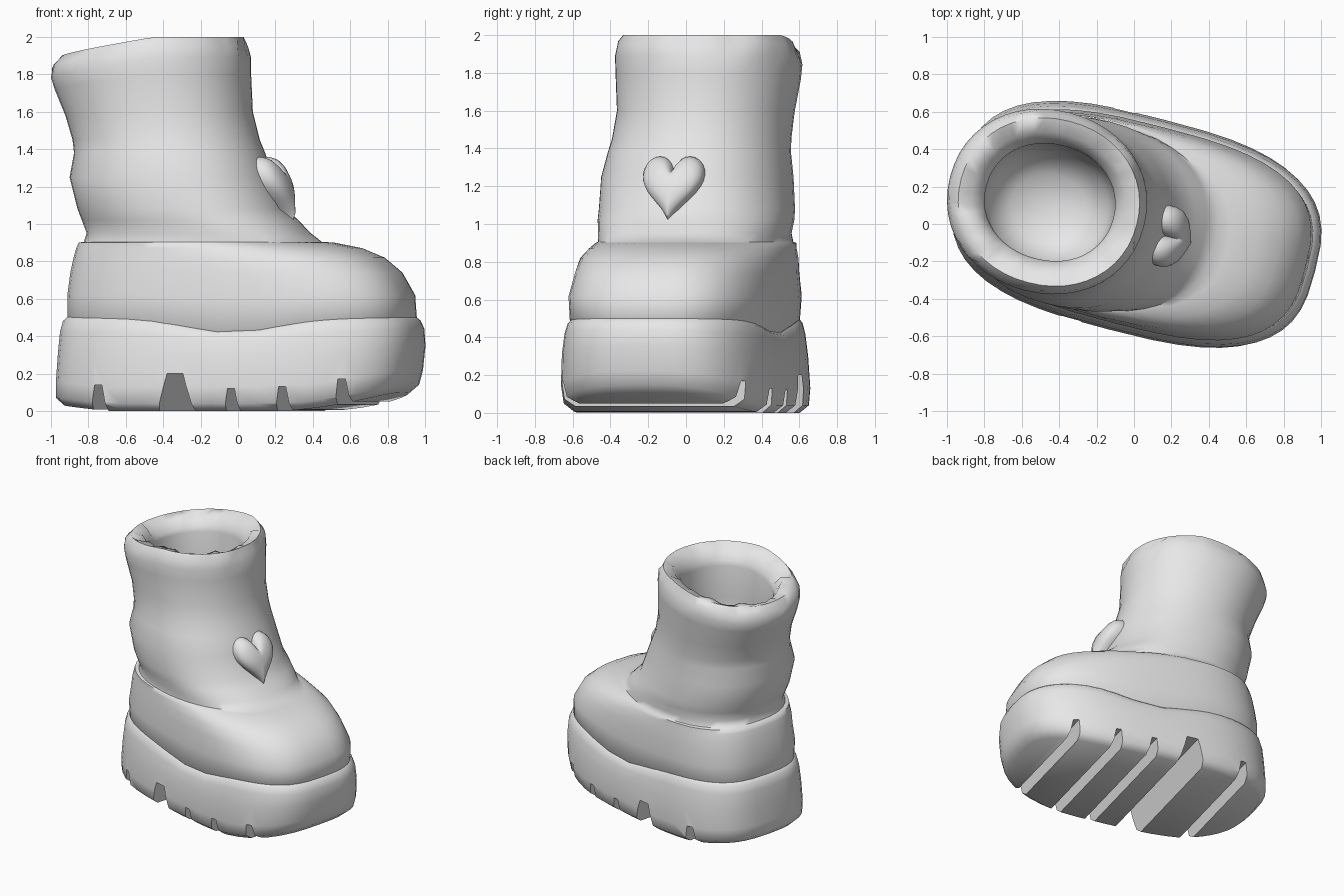
import bpy, bmesh, math, random
from math import sin, cos, pi, exp

random.seed(4)
cube = bpy.data.objects.get("Cube")
if cube:
    bpy.data.objects.remove(cube, do_unlink=True)

TURN = math.radians(-14.5)   # the foot points slightly outward
SEG = 48

grey = bpy.data.materials.new("plain_grey")
grey.use_nodes = True
grey.diffuse_color = (0.8, 0.8, 0.8, 1)
grey.node_tree.nodes["Principled BSDF"].inputs["Base Color"].default_value = (0.8, 0.8, 0.8, 1)


def power(v, n):
    return math.copysign(abs(v) ** (2 / n), v)


def oval(shape, z, back, front, width, n, taper=0):
    """Rounded outline, symmetric about the foot's axis, starting at the toe."""
    mid, half = (back + front) / 2 / cos(TURN), (front - back) / 2
    pts = []
    for i in range(SEG):
        t = 2 * pi * i / SEG
        x = mid + half * power(cos(t), n)
        y = width * power(sin(t), n) * (1 - taper * max(0, cos(t)))
        pts.append(shape(x, y, z))
    return pts


def loft(name, rings, angle):
    """Skin symmetric rings and close both ends with strips."""
    bm = bmesh.new()
    loops = [[bm.verts.new(p) for p in ring] for ring in rings]
    n = len(loops[0])
    for a, b in zip(loops, loops[1:]):
        for i in range(n):
            j = (i + 1) % n
            bm.faces.new((a[i], a[j], b[j], b[i]))
    for end in (loops[0], loops[-1]):
        for i in range(n // 2):
            corners = [end[i], end[i + 1], end[n - i - 1], end[(n - i) % n]]
            bm.faces.new(list(dict.fromkeys(corners)))
    bmesh.ops.recalc_face_normals(bm, faces=bm.faces)
    return finish(name, bm, angle)


def finish(name, bm, angle):
    mesh = bpy.data.meshes.new(name)
    bm.to_mesh(mesh)
    bm.free()
    mesh.materials.append(grey)
    ob = bpy.data.objects.new(name, mesh)
    bpy.context.collection.objects.link(ob)
    ob.rotation_euler.z = TURN
    smooth(ob, angle)
    return ob


def smooth(ob, angle):
    bpy.ops.object.select_all(action='DESELECT')
    ob.select_set(True)
    bpy.context.view_layer.objects.active = ob
    bpy.ops.object.shade_smooth_by_angle(angle=math.radians(angle))


def waist(x):
    """Soft dip of the sole's top edge at the middle of the foot."""
    return 0.08 * exp(-((x - 0.1) / 0.35) ** 2)


# Thick sole with a raised toe
def sole_shape(x, y, z):
    lift = 0.13 * max(0, (x - 0.3) / 0.7) ** 2 + 0.04 * max(0, (-0.6 - x) / 0.4)
    return x, y, z + lift * (1 - z / 0.5) - waist(x) * max(0, z - 0.3) / 0.2


sole = loft("sole", [oval(sole_shape, *r) for r in (
    (0.00, -0.93, 0.91, 0.52, 2.9),
    (0.04, -0.97, 0.965, 0.57, 2.9),
    (0.13, -0.97, 0.985, 0.58, 2.9),
    (0.30, -0.96, 1.00, 0.57, 2.9),
    (0.42, -0.95, 0.995, 0.555, 2.9),
    (0.48, -0.935, 0.975, 0.54, 2.9),
    (0.515, -0.90, 0.94, 0.51, 2.9))], angle=50)

# Tread grooves across the sole
bm = bmesh.new()
for x, wide, deep in ((-0.64, 0.08, 0.14), (-0.2, 0.16, 0.2), (0.11, 0.07, 0.12),
                      (0.39, 0.07, 0.13), (0.7, 0.07, 0.17)):
    block = bmesh.ops.create_cube(bm, size=1)["verts"]
    for v in block:
        top = v.co.z > 0
        v.co = (x + v.co.x * wide * (0.55 if top else 1.6), v.co.y * 1.6, deep if top else -0.1)
cutter = finish("groove_cutter", bm, 10)
cutter.hide_render = True
cut = sole.modifiers.new("grooves", 'BOOLEAN')
cut.operation = 'DIFFERENCE'
cut.solver = 'EXACT'
cut.object = cutter
bpy.context.view_layer.update()
bpy.context.view_layer.objects.active = sole
bpy.ops.object.modifier_apply(modifier=cut.name)
bpy.data.objects.remove(cutter, do_unlink=True)
smooth(sole, 50)


# Upper: rounded toe, shaft, fluffy rim and hollow lining
def upper_shape(x, y, z):
    slope = min(1, max(0, (z - 1.5) / 0.4)) * 0.11 * max(0, (-0.35 - x) / 0.65)
    dip = waist(x) * max(0, 1 - abs(z - 0.48) / 0.2)
    sway = 0.03 * exp(-((z - 1.25) / 0.25) ** 2)
    fluff = random.uniform(-0.025, 0.012) if 1.9 < z < 1.99 else 0
    return x + fluff * 0.5, y - sway + fluff * 0.5, z - slope - dip + fluff


upper = loft("upper", [oval(upper_shape, *r) for r in (
    (0.42, -0.88, 0.90, 0.48, 2.9),
    (0.50, -0.91, 0.955, 0.53, 2.9),
    (0.62, -0.91, 0.945, 0.54, 2.9),
    (0.74, -0.895, 0.88, 0.53, 2.8, 0.04),
    (0.82, -0.875, 0.785, 0.525, 2.8, 0.08),
    (0.87, -0.86, 0.67, 0.515, 2.7, 0.16),
    (0.90, -0.845, 0.52, 0.51, 2.6, 0.2),
    (0.905, -0.82, 0.45, 0.50, 2.4, 0.1),
    (0.95, -0.805, 0.39, 0.495, 2.3),
    (1.02, -0.83, 0.325, 0.51, 2.2),
    (1.08, -0.85, 0.26, 0.51, 2.2),
    (1.25, -0.89, 0.20, 0.50, 2.2),
    (1.38, -0.87, 0.15, 0.48, 2.1),
    (1.45, -0.88, 0.12, 0.47, 2.1),
    (1.60, -0.92, 0.08, 0.465, 2.1),
    (1.80, -0.98, 0.07, 0.485, 2.1),
    (1.89, -1.00, 0.07, 0.49, 2.1),
    (1.96, -0.985, 0.06, 0.475, 2.1),
    (2.00, -0.94, 0.03, 0.445, 2.1),
    (1.98, -0.86, -0.04, 0.375, 2.1),
    (1.90, -0.81, -0.09, 0.32, 2.1),
    (1.86, -0.80, -0.10, 0.31, 2.1),
    (1.60, -0.80, -0.10, 0.31, 2.1),
    (1.30, -0.77, -0.13, 0.29, 2.1),
    (1.20, -0.65, -0.25, 0.18, 2.1),
    (1.17, -0.50, -0.40, 0.05, 2.1))], angle=60)


# Puffy heart on the front of the ankle, rounder towards its crown
def heart_ring(scale, out):
    round_off = 1 - min(scale, 1)
    pts = []
    for i in range(SEG):
        t = 2 * pi * i / SEG
        y = 0.165 * sin(t) ** 3
        z = 0.21 * (13 * cos(t) - 5 * cos(2 * t) - 2 * cos(3 * t) - cos(4 * t)) / 17
        y += (0.165 * sin(t) - y) * round_off
        z += (0.165 * cos(t) - z) * round_off
        z = 1.21 + z * scale
        pts.append((0.215 + (1.2 - z) * 0.33 + out, -0.02 + y * scale, z))
    return pts


heart = loft("heart", [heart_ring(*r) for r in (
    (0.92, -0.12), (1.0, -0.05), (1.0, 0.0), (0.93, 0.035),
    (0.76, 0.06), (0.5, 0.077), (0.2, 0.085))], angle=70)
